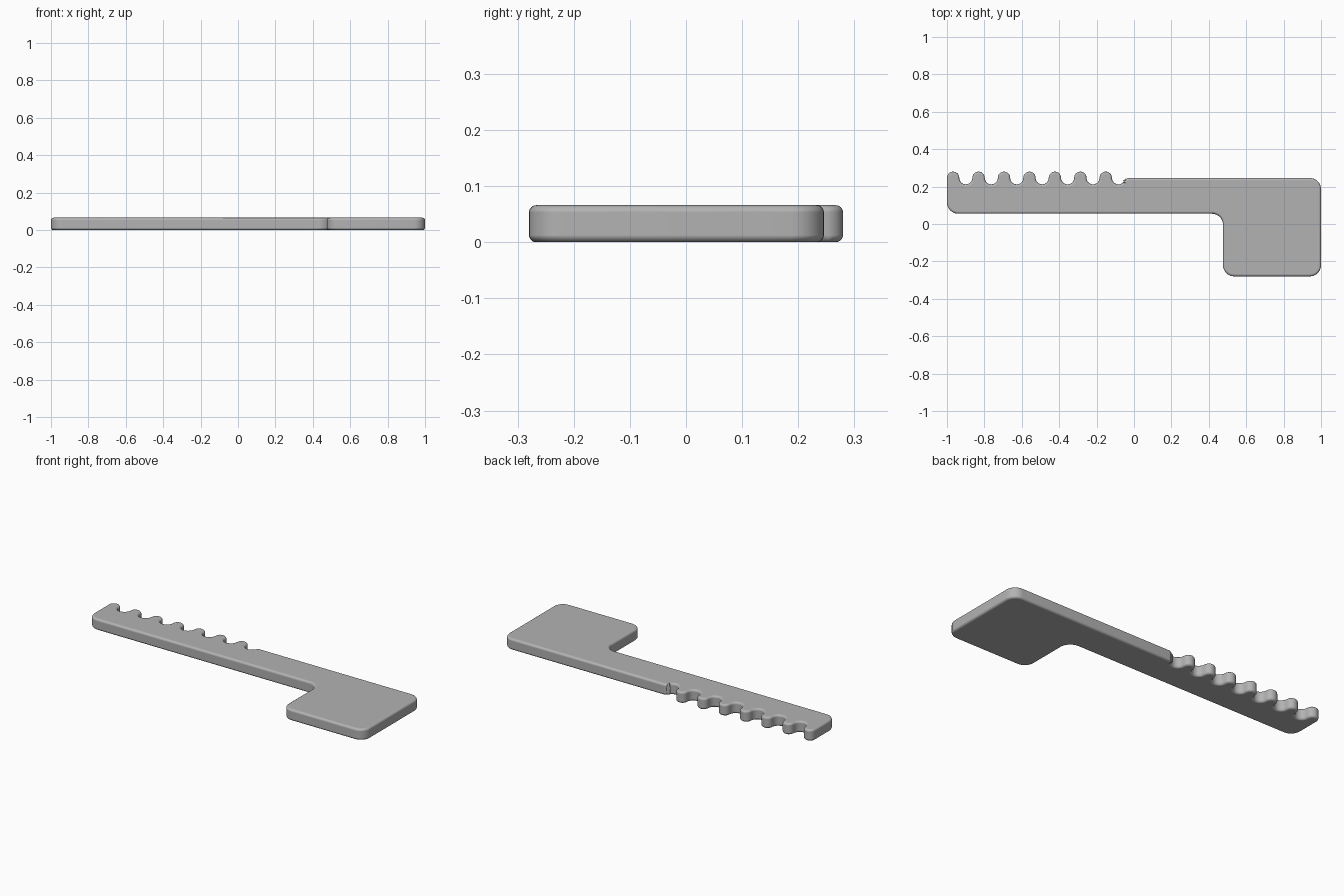
import bpy
import bmesh
from math import cos, sin, radians

cube = bpy.data.objects.get("Cube")
if cube:
    bpy.data.objects.remove(cube, do_unlink=True)

THICKNESS = 0.066
CORNER = 0.06            # radius of the large outline corners
TIP, VALLEY = 0.033, 0.035
TEETH = 7
PITCH = 2 * (TIP + VALLEY)
TOOTH_Y = 0.28 - TIP     # height at which tips and valleys meet


def arc(cx, cy, r, start, end, steps=8):
    """Points along an arc, angles in degrees."""
    angles = [radians(start + (end - start) * i / steps) for i in range(steps + 1)]
    return [(cx + r * cos(a), cy + r * sin(a)) for a in angles]


# Outline, counterclockwise: shank underside, then the head
c = CORNER
outline = arc(-1 + c, 0.055 + c, c, 180, 270)
outline += arc(0.476 - c, 0.055 - c, c, 90, 0)
outline += arc(0.476 + c, -0.28 + c, c, 180, 270)
outline += arc(1 - c, -0.28 + c, c, 270, 360)
outline += arc(1 - c, 0.246 - c, c, 0, 90)

# Shoulder running down into the last valley, then the row of teeth
outline += arc(-0.028, 0.222, 0.024, 90, 155)
for i in reversed(range(TEETH)):
    tip_x = -1 + TIP + i * PITCH
    first = -25 if i == TEETH - 1 else 0
    outline += arc(tip_x + TIP + VALLEY, TOOTH_Y, VALLEY, first, -180, 14)
    outline += arc(tip_x, TOOTH_Y, TIP, 0, 180, 14)

# Extrude the outline into a flat plate
bm = bmesh.new()
base = bm.faces.new([bm.verts.new((x, y, 0)) for x, y in outline])
top = bmesh.ops.extrude_face_region(bm, geom=[base], use_keep_orig=True)
bmesh.ops.translate(bm, vec=(0, 0, THICKNESS),
                    verts=[v for v in top["geom"] if isinstance(v, bmesh.types.BMVert)])
bmesh.ops.remove_doubles(bm, verts=bm.verts, dist=0.0015)
bmesh.ops.recalc_face_normals(bm, faces=bm.faces)
mesh = bpy.data.meshes.new("notched_key")
bm.to_mesh(mesh)
bm.free()

key = bpy.data.objects.new("notched_key", mesh)
bpy.context.collection.objects.link(key)

# Plain grey
grey = bpy.data.materials.new("plain_grey")
grey.use_nodes = True
color = (0.45, 0.45, 0.45, 1)
grey.diffuse_color = color
grey.node_tree.nodes["Principled BSDF"].inputs["Base Color"].default_value = color
mesh.materials.append(grey)

# Smooth sides and rounded rims
bpy.context.view_layer.objects.active = key
key.select_set(True)
bpy.ops.object.shade_smooth_by_angle(angle=radians(35))
bevel = key.modifiers.new("rounded_rim", 'BEVEL')
bevel.width = 0.013
bevel.segments = 4
bevel.limit_method = 'ANGLE'
bevel.angle_limit = radians(50)
bevel.use_clamp_overlap = False
bevel.harden_normals = True
